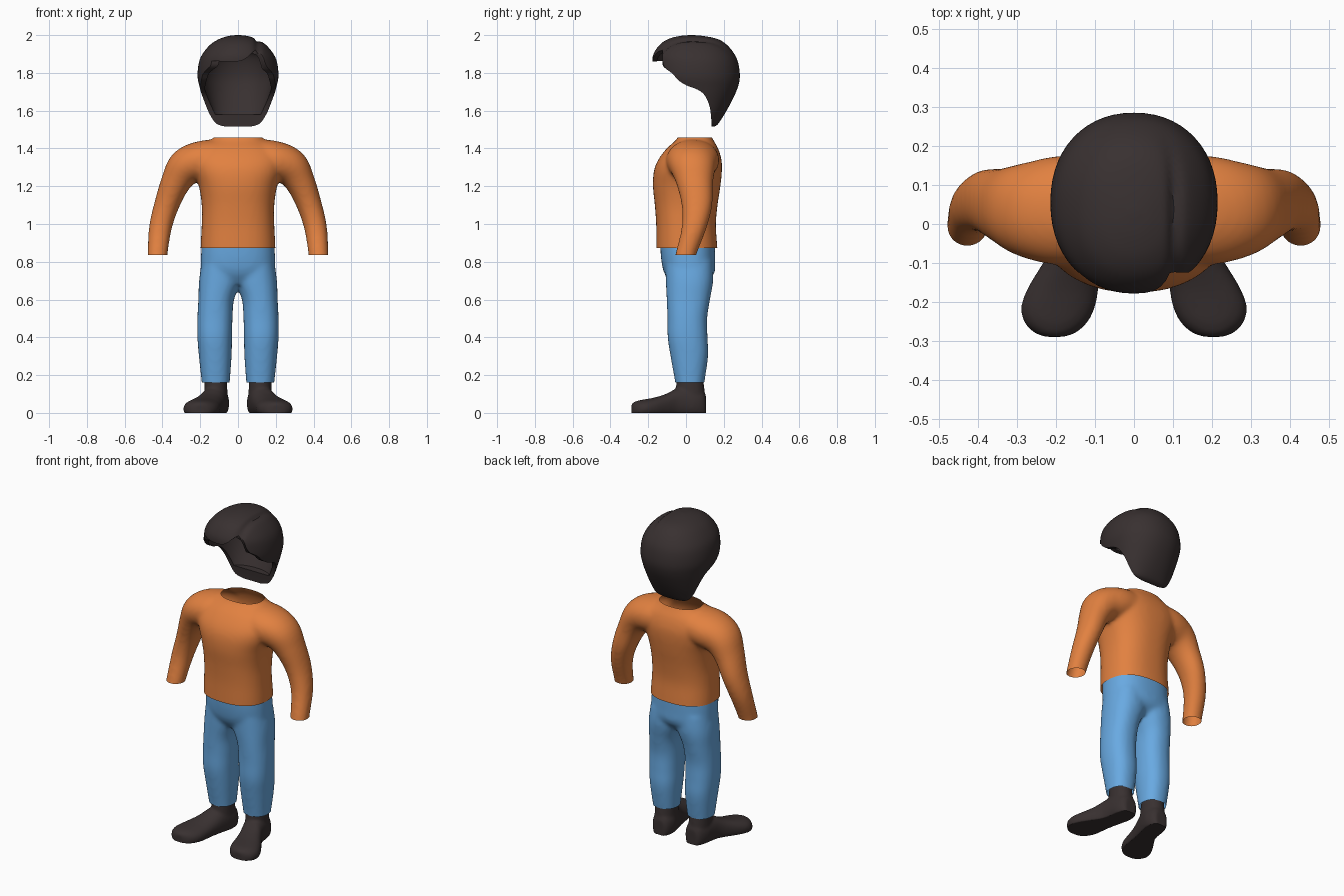
import bpy, bmesh, math
from mathutils import Vector

if "Cube" in bpy.data.objects:
    bpy.data.objects.remove(bpy.data.objects["Cube"])


def material(name, rgb):
    m = bpy.data.materials.new(name)
    m.diffuse_color = (*rgb, 1)
    m.use_nodes = True
    m.node_tree.nodes["Principled BSDF"].inputs["Base Color"].default_value = m.diffuse_color
    return m


ORANGE = material("orange knit", (0.76, 0.22, 0.052))
BLUE = material("blue denim", (0.14, 0.40, 0.76))
DARK = material("dark brown", (0.040, 0.030, 0.030))


def spline(rows, k=5):
    """Catmull-Rom interpolation of a table of rows."""
    out, n = [], len(rows)
    for i in range(n - 1):
        a, b, c, d = rows[max(i - 1, 0)], rows[i], rows[i + 1], rows[min(i + 2, n - 1)]
        for s in range(k):
            t = s / k
            out.append([0.5 * (2 * q + (r - p) * t + (2 * p - 5 * q + 4 * r - w) * t * t
                               + (3 * q - p - 3 * r + w) * t ** 3)
                        for p, q, r, w in zip(a, b, c, d)])
    return out + [list(rows[-1])]


def ring(c, u, v, power=2.0, n=56):
    """Superellipse around c with half axes u and v."""
    pts = []
    for i in range(n):
        a = 2 * math.pi * i / n
        ca, sa = math.cos(a), math.sin(a)
        pts.append(Vector(c) + Vector(u) * math.copysign(abs(ca) ** (2 / power), ca)
                   + Vector(v) * math.copysign(abs(sa) ** (2 / power), sa))
    return pts


def loft(bm, rings):
    """Closed skin through rings of equal point count."""
    vs = [[bm.verts.new(p) for p in r] for r in rings]
    n = len(vs[0])
    for a, b in zip(vs, vs[1:]):
        for i in range(n):
            bm.faces.new((a[i], a[(i + 1) % n], b[(i + 1) % n], b[i]))
    bm.faces.new(vs[0][::-1])
    bm.faces.new(vs[-1])


def stack(bm, rows, power=2.3):
    """Horizontal slices: z, x min, x max, y front, y back."""
    loft(bm, [ring(((a + b) / 2, (f + k) / 2, z), ((b - a) / 2, 0, 0), (0, (k - f) / 2, 0), power)
              for z, a, b, f, k in spline(rows)])


def to_object(bm, name, mat):
    bmesh.ops.recalc_face_normals(bm, faces=bm.faces)
    me = bpy.data.meshes.new(name)
    bm.to_mesh(me)
    bm.free()
    ob = bpy.data.objects.new(name, me)
    bpy.context.collection.objects.link(ob)
    me.materials.append(mat)
    return ob


def bake(ob):
    dg = bpy.context.evaluated_depsgraph_get()
    me = bpy.data.meshes.new_from_object(ob.evaluated_get(dg))
    ob.modifiers.clear()
    ob.data = me


def fuse(ob, voxel, rounds):
    """Merge overlapping lofts into one soft skin."""
    r = ob.modifiers.new("fuse", 'REMESH')
    r.mode, r.voxel_size = 'VOXEL', voxel
    s = ob.modifiers.new("soften", 'SMOOTH')
    s.factor, s.iterations = 0.5, rounds
    bake(ob)


def trim(ob, heights, unwanted):
    """Cut at the given heights and delete faces chosen by a rule."""
    bm = bmesh.new()
    bm.from_mesh(ob.data)
    for z in heights:
        bmesh.ops.bisect_plane(bm, geom=bm.verts[:] + bm.edges[:] + bm.faces[:],
                               plane_co=(0, 0, z), plane_no=(0, 0, 1))
    bad = [f for f in bm.faces if unwanted(f.calc_center_median())]
    bmesh.ops.delete(bm, geom=bad, context='FACES')
    bm.to_mesh(ob.data)
    bm.free()


def finish(ob, mat, angle=50):
    ob.data.materials.clear()
    ob.data.materials.append(mat)
    bpy.ops.object.select_all(action='DESELECT')
    ob.select_set(True)
    bpy.context.view_layer.objects.active = ob
    bpy.ops.object.shade_smooth_by_angle(angle=math.radians(angle))


# Sweater: torso plus two sleeves, open at neck, hem and cuffs
bm = bmesh.new()
torso = [(0.82, .199, -.157, .170), (0.9, .197, -.157, .164), (1.0, .192, -.158, .158),
         (1.1, .192, -.165, .167), (1.2, .207, -.175, .182), (1.28, .235, -.170, .190),
         (1.34, .245, -.147, .188), (1.40, .215, -.102, .170), (1.45, .135, -.048, .142),
         (1.50, .100, -.030, .120)]
stack(bm, [(z, -r, r, f, b) for z, r, f, b in torso], 2.4)
sleeve = [(.08, .04, 1.345, .105, .13), (.19, .035, 1.335, .105, .14), (.275, .035, 1.30, .100, .122),
          (.33, .045, 1.22, .079, .098), (.378, .058, 1.10, .066, .081), (.411, .043, .98, .060, .066),
          (.426, 0, .84, .053, .056), (.428, -.012, .78, .052, .055)]
for side in (1, -1):
    path = spline(sleeve)
    rings = []
    for i, (x, y, z, w, d) in enumerate(path):
        p, q = path[max(i - 1, 0)], path[min(i + 1, len(path) - 1)]
        t = Vector((side * (q[0] - p[0]), 0, q[2] - p[2])).normalized()
        rings.append(ring((side * x, y, z), (t.z * w, 0, -t.x * w), (0, d, 0), 2.1, 40))
    loft(bm, rings)
sweater = to_object(bm, "sweater", ORANGE)
fuse(sweater, 0.011, 10)
trim(sweater, (0.837, 0.872, 1.457),
     lambda c: c.z > 1.457 or c.z < (0.872 if abs(c.x) < 0.3 else 0.837))
finish(sweater, ORANGE)

# Trousers: hips plus two legs
bm = bmesh.new()
stack(bm, [(.68, -.11, .11, -.075, .10), (.74, -.188, .188, -.115, .15),
           (.82, -.196, .196, -.132, .154), (.94, -.188, .188, -.139, .152)], 2.4)
leg = [(.12, .048, .188, -.053, .09), (.16, .044, .192, -.057, .097), (.3, .034, .207, -.082, .117),
       (.4, .032, .215, -.097, .114), (.5, .029, .215, -.098, .112), (.6, .021, .210, -.102, .127),
       (.7, -.015, .206, -.107, .144), (.8, -.02, .192, -.11, .142)]
stack(bm, leg)
stack(bm, [(z, -b, -a, f, k) for z, a, b, f, k in leg])
trousers = to_object(bm, "trousers", BLUE)
fuse(trousers, 0.011, 10)
trim(trousers, (0.16, 0.91), lambda c: c.z < 0.16 or c.z > 0.91)
finish(trousers, BLUE)

# Shoes: foot sections from heel to toe, plus an ankle shaft
foot = [(.106, .112, .035, .09), (.09, .113, .053, .12), (.05, .115, .068, .13), (0, .122, .069, .14),
        (-.05, .135, .069, .13), (-.10, .156, .077, .103), (-.16, .18, .09, .083),
        (-.21, .194, .095, .073), (-.25, .2, .082, .066), (-.278, .202, .054, .056),
        (-.289, .203, .022, .045)]
for side, name in ((1, "left_shoe"), (-1, "right_shoe")):
    bm = bmesh.new()
    loft(bm, [ring((side * x, y, (h - .03) / 2), (w, 0, 0), (0, 0, (h + .03) / 2), 2.3, 40)
              for y, x, w, h in spline(foot, 4)])
    shaft = [(.03, .05, .18, -.05, .10), (.10, .055, .178, -.055, .10), (.19, .06, .176, -.048, .09)]
    stack(bm, [(z, *sorted((side * a, side * b)), f, k) for z, a, b, f, k in shaft], 2.1)
    shoe = to_object(bm, name, DARK)
    fuse(shoe, 0.008, 8)
    for v in shoe.data.vertices:
        v.co.z = max(v.co.z, 0)
    finish(shoe, DARK)

# Hair: z, half width, y front, y back
head = [(1.515, .06, .125, .150), (1.53, .112, .10, .170), (1.58, .155, .0, .203),
        (1.65, .182, -.08, .242), (1.72, .202, -.14, .273), (1.78, .214, -.172, .285),
        (1.85, .208, -.178, .277), (1.90, .188, -.172, .256), (1.95, .146, -.138, .215),
        (1.98, .098, -.092, .165), (1.995, .05, -.035, .095), (2.0, .012, .02, .04)]
bm = bmesh.new()
stack(bm, [(z, -r, r, f, b) for z, r, f, b in head], 2.15)
bmesh.ops.subdivide_edges(bm, edges=[e for e in bm.edges if e.calc_length() > 0.02], cuts=1, use_grid_fill=True)
for v in bm.verts:  # side parting
    if v.co.z > 1.8:
        part = 0.105 - 0.9 * max(v.co.y - 0.08, 0) ** 2
        fade = min(1, max(0, (0.24 - v.co.y) / 0.15))
        groove = math.exp(-((v.co.x - part) / 0.014) ** 2)
        v.co += (Vector((0, 0.05, 1.78)) - v.co).normalized() * 0.012 * groove * fade
hair = to_object(bm, "hair", DARK)

# Hollow for the head
T = 0.025
bm = bmesh.new()
stack(bm, [(z - (T if z > 1.9 else 0), -r + T, r - T, f + T, b - T)
           for z, r, f, b in head[2:10]], 2.15)
hollow = to_object(bm, "hair_hollow_cutter", DARK)

# Face opening, raised where the fringe parts
edge = spline([(-.125, 1.862), (-.118, 1.832), (-.07, 1.795), (-.045, 1.765), (0, 1.735),
               (.06, 1.712), (.10, 1.68), (.128, 1.61), (.137, 1.50)], 3)
outline = [(-.3, 1.858), (-.2, 1.858), (-.15, 1.862)] + edge + [(.137, 1.4), (-.3, 1.4)]
bm = bmesh.new()
slices = []
for i in range(-20, 21):
    x = i * 0.015
    lift = 0.062 * math.exp(-((x - 0.105) / (0.055 if x < 0.105 else 0.03)) ** 2)
    slices.append([Vector((x, y, z + (lift if y < -0.11 and z > 1.8 else 0))) for y, z in outline])
loft(bm, slices)
opening = to_object(bm, "face_opening_cutter", DARK)

for cutter in (hollow, opening):
    cutter.hide_render = True
    b = hair.modifiers.new("cut", 'BOOLEAN')
    b.operation, b.solver, b.object = 'DIFFERENCE', 'EXACT', cutter
bake(hair)
for cutter in (hollow, opening):
    bpy.data.objects.remove(cutter)
finish(hair, DARK, 40)
